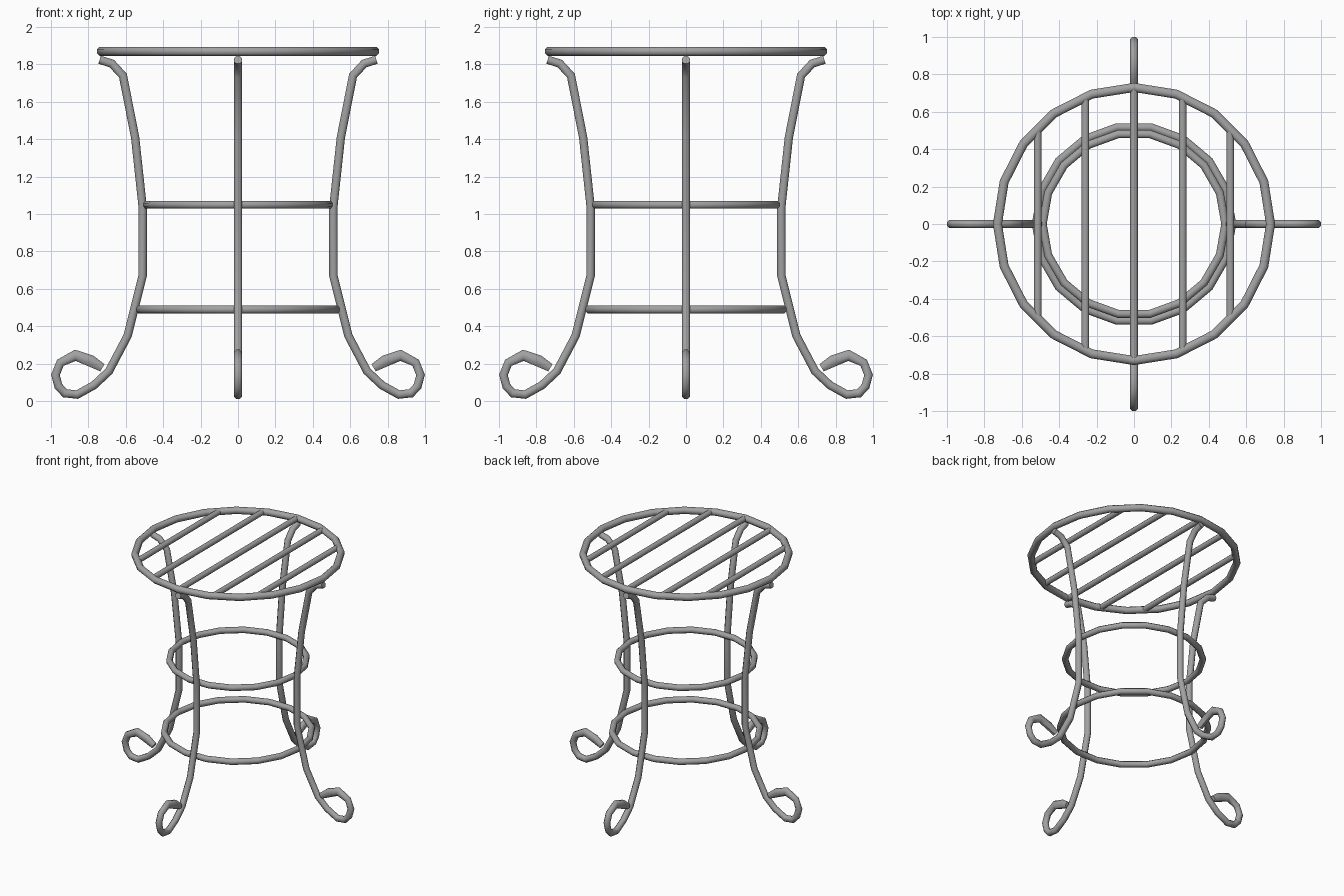
import bpy, bmesh, math
from mathutils import Vector, Matrix

if "Cube" in bpy.data.objects:
    bpy.data.objects.remove(bpy.data.objects["Cube"], do_unlink=True)

metal = bpy.data.materials.new("grey metal")
metal.use_nodes = True
grey = (0.36, 0.36, 0.36, 1)
metal.diffuse_color = grey
metal.node_tree.nodes["Principled BSDF"].inputs["Base Color"].default_value = grey
SIDES = 8
ROD = 0.024


def rod(name, path, normal, closed=False, radius=ROD, widths=None):
    """Sweep a round rod with mitred corners along a path lying in one plane."""
    pts = [Vector(p) for p in path]
    normal = Vector(normal)
    n = len(pts)
    bm = bmesh.new()
    rings = []
    for i, p in enumerate(pts):
        before = pts[i - 1] if closed or i > 0 else None
        after = pts[(i + 1) % n] if closed or i < n - 1 else None
        a = (p - before).normalized() if before is not None else (after - p).normalized()
        b = (after - p).normalized() if after is not None else a
        side = normal.cross((a + b).normalized())
        mitre = 1 / max(0.6, (a + b).length / 2)
        wide = mitre * (widths[i] if widths else 1)
        ring = []
        for k in range(SIDES):
            t = math.tau * (k + 0.5) / SIDES
            ring.append(bm.verts.new(p + radius * (side * math.cos(t) * wide + normal * math.sin(t))))
        rings.append(ring)
    for i in range(n if closed else n - 1):
        r, s = rings[i], rings[(i + 1) % n]
        for k in range(SIDES):
            j = (k + 1) % SIDES
            bm.faces.new((r[k], r[j], s[j], s[k]))
    if not closed:
        bm.faces.new(rings[0])
        bm.faces.new(rings[-1])
    bmesh.ops.recalc_face_normals(bm, faces=bm.faces[:])
    mesh = bpy.data.meshes.new(name)
    bm.to_mesh(mesh)
    bm.free()
    mesh.materials.append(metal)
    obj = bpy.data.objects.new(name, mesh)
    bpy.context.collection.objects.link(obj)
    bpy.ops.object.select_all(action="DESELECT")
    obj.select_set(True)
    bpy.context.view_layer.objects.active = obj
    bpy.ops.object.shade_smooth_by_angle(angle=math.radians(50))
    return obj


def hoop(name, radius, z, count, thickness):
    path = [(radius * math.cos(math.tau * i / count),
             radius * math.sin(math.tau * i / count), z) for i in range(count)]
    rod(name, path, (0, 0, 1), closed=True, radius=thickness)


# Seat rim and the two bracing hoops
hoop("seat_rim", 0.73, 1.87, 20, 0.026)
hoop("upper_hoop", 0.488, 1.05, 18, 0.023)
hoop("lower_hoop", 0.525, 0.49, 18, 0.023)

# Parallel seat slats
for i, (x, reach) in enumerate([(-0.515, 0.51), (-0.26, 0.675), (0, 0.73),
                                (0.26, 0.675), (0.515, 0.51)]):
    rod(f"seat_slat_{i + 1}", [(x, -reach, 1.87), (x, reach, 1.87)], (1, 0, 0), radius=0.022)

# Four legs, each flaring at the top and curling at the foot
profile = [(0.74, 1.825), (0.675, 1.805), (0.615, 1.74), (0.55, 1.41),
           (0.51, 1.04), (0.51, 0.67), (0.59, 0.35), (0.69, 0.16),
           (0.77, 0.085), (0.86, 0.035), (0.925, 0.042), (0.96, 0.08),
           (0.976, 0.14), (0.95, 0.205), (0.87, 0.245), (0.785, 0.214), (0.725, 0.178)]
widths = [1] * (len(profile) - 3) + [1.25, 1.4, 1]
for i, name in enumerate(["left_leg", "back_leg", "right_leg", "front_leg"]):
    turn = Matrix.Rotation(i * math.pi / 2, 3, "Z")
    rod(name, [turn @ Vector((x, 0, z)) for x, z in profile],
        turn @ Vector((0, 1, 0)), widths=widths)
